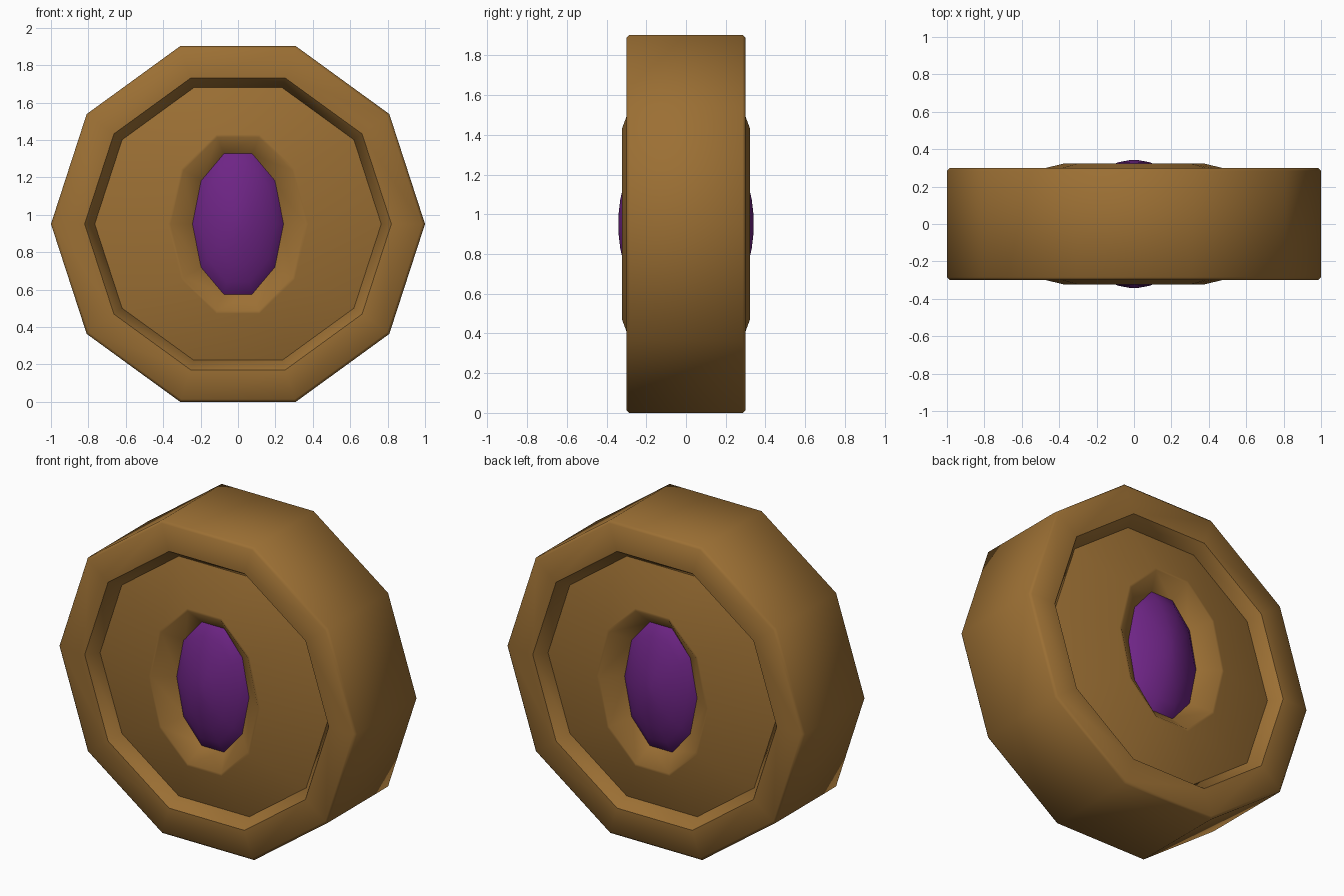
import bpy, bmesh, math

if "Cube" in bpy.data.objects:
    bpy.data.objects.remove(bpy.data.objects["Cube"])

SIDES = 10
CZ = math.sin(math.radians(72))  # decagon rests on a flat side


def material(name, rgb):
    m = bpy.data.materials.new(name)
    m.diffuse_color = (*rgb, 1)
    m.use_nodes = True
    m.node_tree.nodes["Principled BSDF"].inputs["Base Color"].default_value = m.diffuse_color
    return m


brown = material("warm brown", (0.33, 0.16, 0.034))
purple = material("deep purple", (0.155, 0.018, 0.235))


def loft(name, rings, mat, close=False, cap=False, angle=50):
    """Join ten-sided elliptical rings given as (x radius, z radius, y)."""
    bm = bmesh.new()
    loops = []
    for rx, rz, y in rings:
        loops.append([bm.verts.new((rx * math.cos(math.tau * i / SIDES), y,
                                    CZ + rz * math.sin(math.tau * i / SIDES)))
                      for i in range(SIDES)])
    pairs = list(zip(loops, loops[1:]))
    if close:
        pairs.append((loops[-1], loops[0]))
    for a, b in pairs:
        for i in range(SIDES):
            j = (i + 1) % SIDES
            bm.faces.new((a[i], a[j], b[j], b[i]))
    if cap:
        bm.faces.new(loops[0])
        bm.faces.new(loops[-1])
    bmesh.ops.recalc_face_normals(bm, faces=bm.faces)
    me = bpy.data.meshes.new(name)
    bm.to_mesh(me)
    bm.free()
    me.materials.append(mat)
    ob = bpy.data.objects.new(name, me)
    bpy.context.collection.objects.link(ob)
    bpy.ops.object.select_all(action='DESELECT')
    ob.select_set(True)
    bpy.context.view_layer.objects.active = ob
    bpy.ops.object.shade_smooth_by_angle(angle=math.radians(angle))
    return ob


def both_sides(half):
    """Continue a front half (from middle outwards) with its mirrored back."""
    return [(x, z, -y) for x, z, y in reversed(half)] + half


# Outer rim with softened edges and an inward sloping inner wall
rim = [(1.0, 0.285), (0.985, 0.30), (0.82, 0.30), (0.766, 0.23)]
front = [(r, r, -y) for r, y in rim]
back = [(r, r, y) for r, y in reversed(rim)]
loft("rim", front + back, brown, close=True)

# Hub: shallow cone rising to an oval lip, then a sloping socket
hub = [(0.766, 0.766, 0.23), (0.375, 0.503, 0.323),
       (0.36, 0.488, 0.323), (0.235, 0.39, 0.235)]
for name, s in (("front_hub", -1), ("back_hub", 1)):
    ob = loft(name, [(x, z, s * y) for x, z, y in hub], brown, angle=60)
    me = ob.data
    # make the open shell face outwards
    if me.polygons[0].normal.y * s < 0:
        me.flip_normals()

# Oval gem bulging out of both sockets
gem = [(0.262, 0.42, 0.215), (0.25, 0.402, 0.236), (0.20, 0.325, 0.277),
       (0.14, 0.23, 0.309), (0.08, 0.13, 0.331), (0.025, 0.04, 0.341)]
loft("oval_gem", both_sides(gem), purple, cap=True, angle=60)
